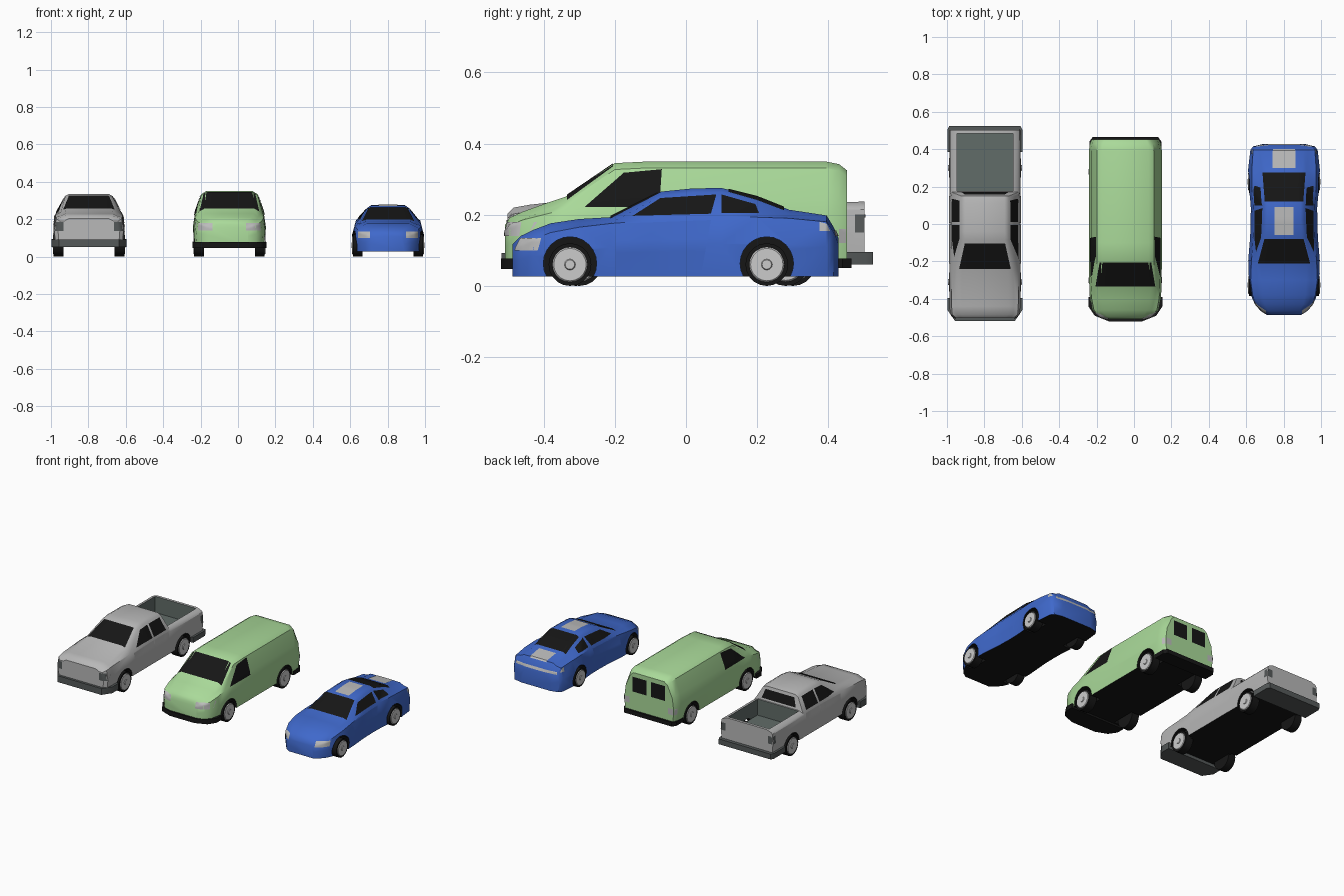
import bpy, bmesh
from math import pi, radians
from mathutils import Vector, Matrix
from mathutils.bvhtree import BVHTree

if "Cube" in bpy.data.objects:
    bpy.data.objects.remove(bpy.data.objects["Cube"])


def material(name, r, g, b):
    m = bpy.data.materials.new(name)
    m.diffuse_color = (r, g, b, 1)
    m.use_nodes = True
    m.node_tree.nodes["Principled BSDF"].inputs["Base Color"].default_value = m.diffuse_color
    return m


BLUE = material("blue_paint", .05, .14, .60)
GREEN = material("green_paint", .40, .70, .32)
SILVER = material("silver_paint", .48, .48, .48)
BLACK = material("black", .008, .008, .008)
DARK = material("dark_grey", .09, .10, .10)
BED = material("bed_grey", .12, .15, .14)
LIGHT = material("lamp_grey", .5, .5, .5)
RIM = material("rim", .7, .7, .68)


def finish(bm, name, mats, smooth=35):
    me = bpy.data.meshes.new(name)
    bmesh.ops.recalc_face_normals(bm, faces=bm.faces)
    bm.to_mesh(me)
    for m in mats:
        me.materials.append(m)
    if smooth:
        for p in me.polygons:
            p.use_smooth = True
        me.set_sharp_from_angle(angle=radians(smooth))
    ob = bpy.data.objects.new(name, me)
    bpy.context.collection.objects.link(ob)
    return ob


def cylinder(bm, x, y, z, side, r1, r2, depth, seg=20):
    # axis along x, r2 is the outward end
    mat = Matrix.Translation((x, y, z)) @ Matrix.Rotation(side * pi / 2, 4, 'Y')
    bmesh.ops.create_cone(bm, cap_ends=True, segments=seg, radius1=r1, radius2=r2,
                          depth=depth, matrix=mat)


class Vehicle:
    def __init__(self, name, cx, paint, zb, drop, stations):
        """Loft the body. Station: y, side width, shoulder z and width, top z and width."""
        self.name, self.cx, self.mats = name, cx, [paint, BLACK, BED]
        bm = bmesh.new()
        rings = []
        for y, wm, zs, ws, zt, wt in stations:
            half = [(wm * .97, zb), (wm, zb + .55 * (zs - zb)), (ws, zs),
                    (wt, zt - drop), (wt * .82, zt)]
            ring = half + [(-x, z) for x, z in reversed(half)]
            rings.append([bm.verts.new((cx + x, y, z)) for x, z in ring])
        n = len(rings[0])
        for a, b in zip(rings, rings[1:]):
            for i in range(n):
                j = (i + 1) % n
                f = bm.faces.new((a[i], a[j], b[j], b[i]))
                f.material_index = 1 if i == n - 1 else 0
        bm.faces.new(rings[0])
        bm.faces.new(rings[-1])
        self.bvh = BVHTree.FromBMesh(bm)
        self.body = finish(bm, name + "_body", self.mats)

    def cut(self, bm, name, index):
        for f in bm.faces:
            f.material_index = index
        c = finish(bm, self.name + name, self.mats, 0)
        c.hide_render = True
        c.hide_set(True)
        mod = self.body.modifiers.new(name, 'BOOLEAN')
        mod.object, mod.operation, mod.solver = c, 'DIFFERENCE', 'EXACT'

    def wheels(self, ys, r, outer, inner):
        wells = bmesh.new()
        for y in ys:
            for s in (1, -1):
                where = ("front" if y < 0 else "rear") + ("_right" if s > 0 else "_left")
                depth = .3 - inner
                cylinder(wells, self.cx + s * (inner + depth / 2), y, r + .003, s,
                         r + .015, r + .015, depth, 24)
                tyre = bmesh.new()
                cylinder(tyre, self.cx + s * (outer - .026), y, r, s, r, r, .052)
                finish(tyre, f"{self.name}_{where}_tyre", [BLACK])
                rim = bmesh.new()
                cylinder(rim, self.cx + s * outer, y, r, s, r * .88, r * .76, .008)
                cylinder(rim, self.cx + s * (outer + .004), y, r, s, r * .3, r * .22, .008, 12)
                finish(rim, f"{self.name}_{where}_rim", [RIM], 25)
        self.cut(wells, "_wheel_wells", 1)

    def patch(self, name, corners, view, mat, n=8):
        """Lay a four-cornered panel on the body, seen from right/left/front/rear/top."""
        d = Vector({"right": (-1, 0, 0), "left": (1, 0, 0), "front": (0, 1, 0),
                    "rear": (0, -1, 0), "top": (0, 0, -1)}[view])
        a, b, c, e = [Vector(p) for p in corners]
        bm = bmesh.new()
        grid = {}
        for i in range(n + 1):
            for j in range(n + 1):
                u, v = i / n, j / n
                p = a.lerp(b, u).lerp(e.lerp(c, u), v)
                if view in ("right", "left"):
                    o = Vector((self.cx, p.x, p.y))
                elif view == "top":
                    o = Vector((self.cx + p.x, p.y, 0))
                else:
                    o = Vector((self.cx + p.x, 0, p.y))
                hit = self.bvh.ray_cast(o - d * 2, d)[0]
                if hit:
                    grid[i, j] = bm.verts.new(hit - d * .003)
        for i in range(n):
            for j in range(n):
                q = [(i, j), (i + 1, j), (i + 1, j + 1), (i, j + 1)]
                if all(k in grid for k in q):
                    f = bm.faces.new([grid[k] for k in q])
        ob = finish(bm, f"{self.name}_{name}", [mat])
        me = ob.data
        if len(me.polygons) and sum((p.normal.dot(d) for p in me.polygons)) > 0:
            me.flip_normals()

    def sides(self, name, corners, mat):
        for s in ("right", "left"):
            self.patch(f"{name}_{s}", corners, s, mat)

    def pair(self, name, x0, x1, z0, z1, view, mat):
        for s, lab in ((1, "right"), (-1, "left")):
            self.patch(f"{name}_{lab}", [(s * x0, z0), (s * x1, z0), (s * x1, z1), (s * x0, z1)],
                       view, mat, 6)

    def across(self, name, w0, v0, w1, v1, view, mat):
        self.patch(name, [(-w0, v0), (w0, v0), (w1, v1), (-w1, v1)], view, mat, 12)

    def bumper(self, name, plan, z0, z1, mat):
        bm = bmesh.new()
        pts = plan + [(-x, y) for x, y in reversed(plan)]
        f = bm.faces.new([bm.verts.new((self.cx + x, y, z0)) for x, y in pts])
        ext = bmesh.ops.extrude_face_region(bm, geom=[f])["geom"]
        bmesh.ops.translate(bm, vec=(0, 0, z1 - z0),
                            verts=[v for v in ext if isinstance(v, bmesh.types.BMVert)])
        finish(bm, f"{self.name}_{name}", [mat])


# Coupe
car = Vehicle("coupe", .802, BLUE, .027, .012, [
    (-.487, .09, .10, .08, .118, .07), (-.465, .125, .115, .115, .14, .10),
    (-.43, .155, .13, .15, .157, .125), (-.38, .178, .15, .168, .176, .14),
    (-.30, .192, .165, .178, .188, .145), (-.215, .19, .175, .175, .193, .15),
    (-.07, .178, .187, .165, .265, .115), (.02, .176, .19, .163, .274, .108),
    (.10, .178, .193, .165, .275, .108), (.20, .188, .193, .172, .25, .11),
    (.29, .192, .19, .172, .214, .12), (.395, .18, .18, .165, .198, .13),
    (.415, .165, .15, .15, .165, .12), (.428, .11, .12, .10, .135, .08)])
car.across("windshield", .14, -.212, .105, -.08, "top", BLACK)
car.across("rear_window", .103, .12, .115, .275, "top", BLACK)
car.across("sunroof", .05, -.06, .05, .09, "top", LIGHT)
car.across("boot_panel", .062, .30, .06, .40, "top", LIGHT)
car.across("tail_strip", .15, .140, .15, .156, "rear", LIGHT)
car.sides("door_window", [(-.15, .197), (.07, .203), (.085, .257), (-.072, .247)], BLACK)
car.sides("quarter_window", [(.10, .205), (.205, .205), (.195, .23), (.10, .257)], BLACK)
car.sides("door", [(-.197, .045), (.045, .045), (.07, .185), (-.197, .175)], BLUE)
car.sides("tail_lamp", [(.375, .155), (.405, .155), (.395, .175), (.375, .18)], LIGHT)
car.pair("headlamp", .095, .16, .10, .135, "front", LIGHT)
car.wheels((-.326, .227), .06, .188, .12)

# Van
van = Vehicle("van", -.046, GREEN, .06, .018, [
    (-.508, .10, .15, .10, .172, .085), (-.495, .145, .17, .14, .192, .115),
    (-.46, .178, .185, .168, .208, .14), (-.40, .19, .20, .18, .23, .155),
    (-.34, .193, .215, .184, .25, .165), (-.20, .195, .235, .183, .345, .152),
    (-.10, .195, .24, .183, .35, .152), (.39, .195, .24, .183, .35, .152),
    (.43, .19, .24, .178, .342, .147), (.452, .18, .23, .17, .325, .135)])
van.across("windshield", .16, -.335, .138, -.205, "top", BLACK)
van.sides("door_window", [(-.285, .222), (-.075, .222), (-.068, .328), (-.175, .318)], BLACK)
van.pair("headlamp", .09, .18, .14, .18, "front", LIGHT)
van.pair("rear_window", .018, .12, .20, .298, "rear", BLACK)
van.pair("tail_lamp", .14, .176, .12, .16, "rear", LIGHT)
van.sides("tail_lamp_side", [(.43, .12), (.45, .12), (.45, .16), (.43, .16)], LIGHT)
van.bumper("front_bumper", [(.198, -.39), (.198, -.44), (.165, -.49), (.09, -.52)],
           .047, .077, BLACK)
van.bumper("rear_bumper", [(.193, .37), (.193, .44), (.175, .465)], .05, .077, BLACK)
van.wheels((-.30, .28), .065, .189, .12)

# Pickup truck
truck = Vehicle("pickup", -.797, SILVER, .07, .012, [
    (-.502, .165, .19, .155, .203, .13), (-.485, .185, .202, .175, .22, .15),
    (-.44, .19, .21, .178, .228, .155), (-.25, .19, .222, .18, .25, .15),
    (-.09, .19, .225, .178, .328, .128), (-.04, .19, .226, .178, .335, .128),
    (.11, .19, .226, .178, .334, .128), (.15, .19, .226, .18, .325, .128),
    (.17, .19, .215, .186, .237, .178), (.502, .19, .215, .186, .237, .178)])
truck.across("windshield", .138, -.24, .108, -.105, "top", BLACK)
truck.across("rear_window", .125, .25, .105, .308, "rear", BLACK)
truck.sides("front_window", [(-.175, .235), (-.005, .235), (-.005, .313), (-.08, .308)], BLACK)
truck.sides("back_window", [(.01, .235), (.135, .235), (.125, .312), (.01, .313)], BLACK)
truck.sides("front_door", [(-.21, .085), (-.002, .085), (-.002, .22), (-.21, .215)], SILVER)
truck.sides("back_door", [(.006, .085), (.15, .085), (.15, .22), (.006, .22)], SILVER)
truck.pair("headlamp", .135, .185, .137, .185, "front", DARK)
truck.pair("tail_lamp", .155, .187, .15, .20, "rear", DARK)
truck.sides("tail_lamp_side", [(.475, .15), (.50, .15), (.50, .20), (.475, .20)], DARK)
truck.bumper("front_bumper", [(.2, -.395), (.2, -.46), (.16, -.518)], .05, .092, DARK)
truck.bumper("rear_bumper", [(.2, .385), (.2, .505), (.19, .525)], .06, .095, DARK)
truck.wheels((-.31, .30), .065, .189, .15)
bed = bmesh.new()
bmesh.ops.create_cube(bed, size=1, matrix=Matrix.Translation((truck.cx, .331, .23))
                      @ Matrix.Diagonal((.3, .307, .2, 1)))
truck.cut(bed, "_bed_recess", 2)
